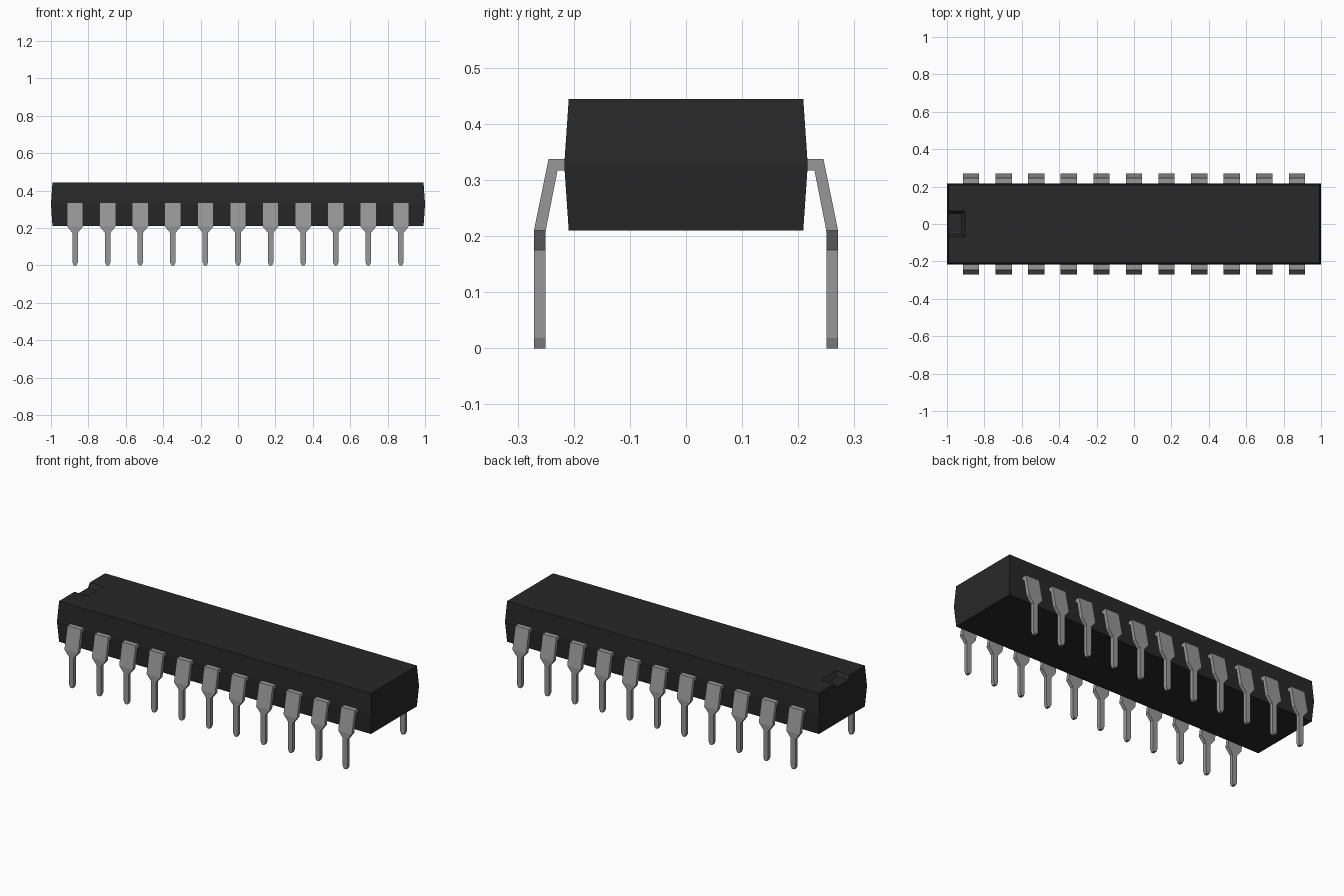
import bpy, bmesh

if "Cube" in bpy.data.objects:
    bpy.data.objects.remove(bpy.data.objects["Cube"], do_unlink=True)


def make_material(name, value):
    mat = bpy.data.materials.new(name)
    mat.use_nodes = True
    colour = (value, value, value, 1)
    mat.diffuse_color = colour
    mat.node_tree.nodes["Principled BSDF"].inputs["Base Color"].default_value = colour
    return mat


def loft(name, rings, mat):
    """Closed solid skinned through a list of four-point rings."""
    bm = bmesh.new()
    loops = [[bm.verts.new(p) for p in ring] for ring in rings]
    for a, b in zip(loops, loops[1:]):
        for i in range(4):
            j = (i + 1) % 4
            bm.faces.new((a[i], a[j], b[j], b[i]))
    bm.faces.new(loops[0])
    bm.faces.new(loops[-1])
    bmesh.ops.recalc_face_normals(bm, faces=bm.faces)
    mesh = bpy.data.meshes.new(name)
    bm.to_mesh(mesh)
    bm.free()
    mesh.materials.append(mat)
    obj = bpy.data.objects.new(name, mesh)
    bpy.context.collection.objects.link(obj)
    return obj


def rect(x0, x1, hy, z):
    return [(x0, -hy, z), (x1, -hy, z), (x1, hy, z), (x0, hy, z)]


plastic = make_material("black plastic", 0.0212)
metal = make_material("grey metal", 0.31)

# Moulded body, widest at the parting line
body = loft("body", [rect(-0.992, 0.992, 0.209, 0.21),
                     rect(-1.0, 1.0, 0.217, 0.327),
                     rect(-0.992, 0.992, 0.209, 0.444)], plastic)

# Tapered orientation notch cut in the top of the left-hand end
cutter = loft("notch_cutter", [rect(-1.1, -0.922, 0.055, 0.419),
                               rect(-1.1, -0.903, 0.071, 0.446)], plastic)
cutter.hide_render = True
cut = body.modifiers.new("notch", "BOOLEAN")
cut.operation = "DIFFERENCE"
cut.solver = "EXACT"
cut.object = cutter
bpy.context.view_layer.objects.active = body
bpy.ops.object.modifier_apply(modifier=cut.name)
bpy.data.objects.remove(cutter, do_unlink=True)

# Pin stations: outer y, outer z, inner y, inner z, half width
STATIONS = [(0.205, 0.337, 0.205, 0.317, 0.0435),
            (0.245, 0.337, 0.229, 0.317, 0.0435),
            (0.271, 0.210, 0.250, 0.210, 0.0435),
            (0.271, 0.175, 0.250, 0.175, 0.0150),
            (0.271, 0.018, 0.250, 0.018, 0.0150),
            (0.271, 0.000, 0.250, 0.000, 0.0075)]

# Two rows of eleven bent pins
for side, row in ((-1, "front"), (1, "back")):
    for i in range(11):
        x = (i - 5) * 0.1742
        rings = [[(x - w, side * yo, zo), (x + w, side * yo, zo),
                  (x + w, side * yi, zi), (x - w, side * yi, zi)]
                 for yo, zo, yi, zi, w in STATIONS]
        loft(f"{row}_pin_{i + 1}", rings, metal)
